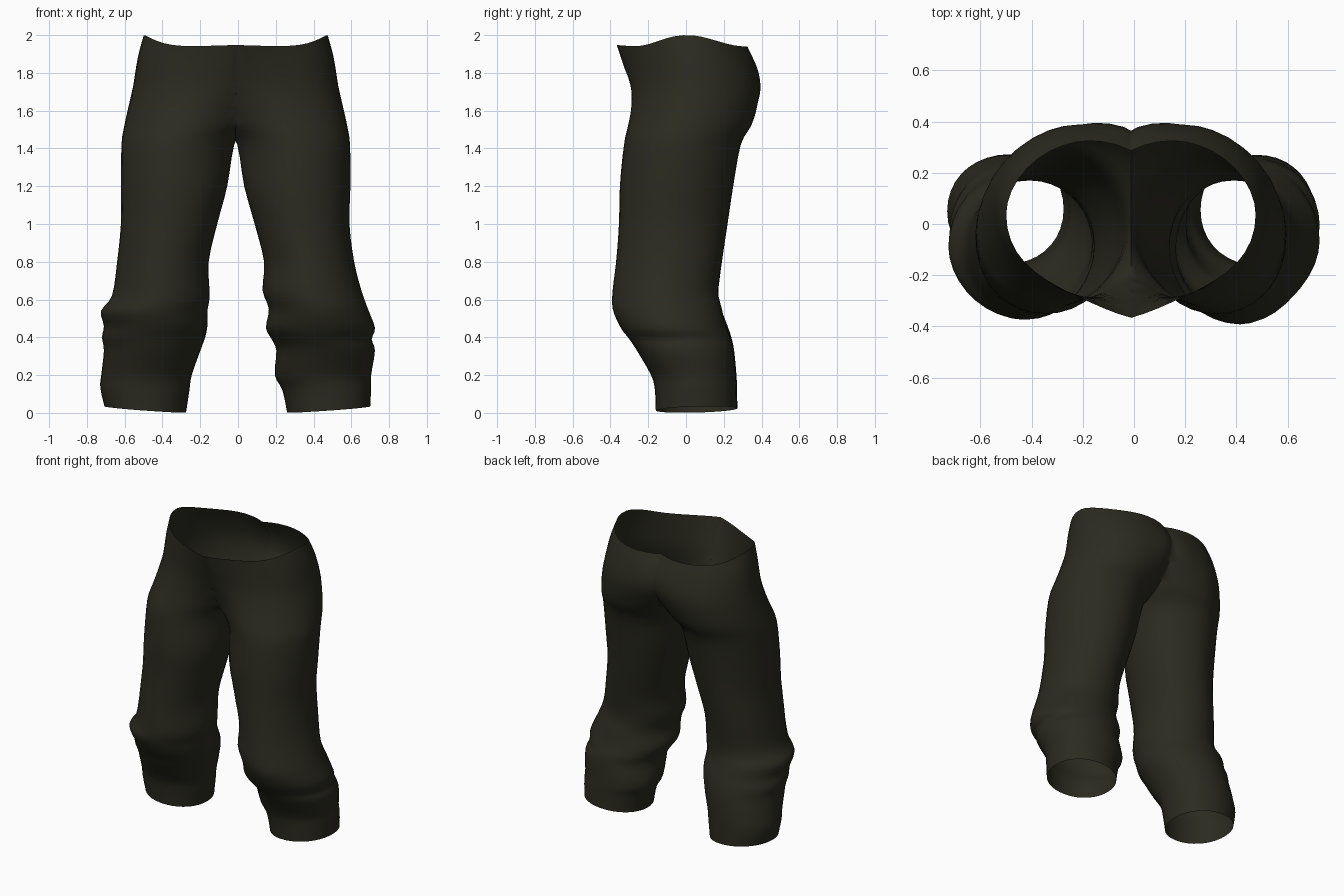
import bpy, bmesh, math

if "Cube" in bpy.data.objects:
    bpy.data.objects.remove(bpy.data.objects["Cube"])

SIDES, STEPS, MID = 36, 3, -0.012   # ring sides, rings between rows, seam position

# Rows: height, inner edge, outer edge, front, back (measured out from the seam)
HIP = [
    (1.94, -.16, .487, -.25, .325), (1.85, -.16, .518, -.25, .360),
    (1.73, -.14, .543, -.255, .388), (1.62, -.10, .568, -.275, .376),
    (1.52, -.05, .590, -.303, .345), (1.42, .008, .605, -.328, .290),
    (1.20, .045, .607, -.35, .250)]
RIGHT = [
    (1.0, .10, .602, -.355, .22), (.80, .15, .627, -.37, .19),
    (.65, .142, .665, -.388, .17), (.55, .175, .70, -.388, .19),
    (.45, .160, .737, -.345, .215), (.39, .19, .720, -.300, .24),
    (.33, .215, .737, -.26, .252), (.20, .207, .717, -.185, .264),
    (.12, .247, .717, -.165, .267), (0, .272, .712, -.16, .27)]
LEFT = [
    (1.0, .098, .608, -.35, .22), (.80, .143, .628, -.36, .19),
    (.62, .138, .655, -.372, .17), (.54, .150, .713, -.37, .19),
    (.46, .150, .698, -.335, .22), (.40, .162, .708, -.298, .24),
    (.33, .187, .698, -.26, .255), (.20, .233, .712, -.185, .267),
    (.12, .245, .717, -.165, .27), (0, .263, .695, -.155, .272)]


def smooth_rows(rows):
    """Catmull-Rom interpolation between the rows."""
    out = []
    for i in range(len(rows) - 1):
        quad = [rows[max(i - 1, 0)], rows[i], rows[i + 1], rows[min(i + 2, len(rows) - 1)]]
        for s in range(STEPS):
            t = s / STEPS
            out.append([.5 * (2 * b + (c - a) * t + (2 * a - 5 * b + 4 * c - d) * t * t
                              + (3 * b - a - 3 * c + d) * t ** 3) for a, b, c, d in zip(*quad)])
    return out + [list(rows[-1])]


def power(v, e):
    return math.copysign(abs(v) ** e, v)


def clamp(v):
    return min(1, max(0, v))


def bump(z, centre, width):
    return clamp(1.5 - 1.5 * abs(z - centre) / width)


def corner(c, s, z):
    """Corner exponent: below 1 is squarer, above 1 is slimmer."""
    high = clamp((z - .85) / .2)
    e = .96 if z < .3 else .99
    if s < 0:
        e += .09 * bump(z, .62, .3)                 # slim knee front
        if c < 0:
            e += .13 * bump(z, 1.47, .32)           # hollow beside the front crotch
        else:
            e -= .03 * high                         # full thigh front
    elif c > 0:
        e += .08 * high                             # slim hip back
    return e


def add_half(mesh, rows, side):
    """Loft one leg, trim it at the seam, and place it on its side."""
    bm = bmesh.new()
    rings = []
    for z, inner, outer, front, back in smooth_rows(rows):
        ring = []
        for k in range(SIDES):
            a = 2 * math.pi * k / SIDES
            c, s = math.cos(a), math.sin(a)
            e = corner(c, s, z)
            u = (inner + outer) / 2 + (outer - inner) / 2 * power(c, e)
            y = (front + back) / 2 + (back - front) / 2 * power(s, e)
            near = max(u, 0)
            peak = 0
            if s < 0:    # front panel stands forward along the seam
                peak = clamp((z - 1.42) / .52) ** .85 * clamp(1 - near / .4) ** 2 * clamp(-3 * s)
                y -= .155 * peak
            else:        # shallow cleft at the back
                y += .04 * clamp(1 - near / .2) * clamp((z - 1.5) / .2) * clamp((1.94 - z) / .12)
            # Waist rises at the hips, hem slants up towards the outside
            rise = .06 * max(math.cos(a + .1), 0) ** 4 * clamp((z - 1.73) / .21) + .008 * peak
            hem = (.018 + .016 * c + .006 * s) * clamp(1 - z / .2)
            ring.append(bm.verts.new((u, y, z + rise + hem)))
        rings.append(ring)
    for hi, lo in zip(rings, rings[1:]):
        for k in range(SIDES):
            n = (k + 1) % SIDES
            bm.faces.new((hi[k], lo[k], lo[n], hi[n]))
    bmesh.ops.bisect_plane(bm, geom=bm.verts[:] + bm.edges[:] + bm.faces[:], dist=1e-5,
                           plane_co=(0, 0, 0), plane_no=(1, 0, 0), clear_inner=True)
    for v in bm.verts:
        v.co.x = MID + side * v.co.x
    if side < 0:
        bmesh.ops.reverse_faces(bm, faces=bm.faces[:])
    part = bpy.data.meshes.new("half")
    bm.to_mesh(part)
    bm.free()
    mesh.from_mesh(part)
    bpy.data.meshes.remove(part)


# Trousers: two halves welded along the centre seam
bm = bmesh.new()
add_half(bm, HIP + RIGHT, 1)
add_half(bm, HIP + LEFT, -1)
bmesh.ops.remove_doubles(bm, verts=[v for v in bm.verts if abs(v.co.x - MID) < .001], dist=.001)

# Soften the front crotch so the legs flow into the front panel
soft = [v for v in bm.verts if abs(v.co.x - MID) < .17 and v.co.y < -.04
        and 1.44 < v.co.z < 1.78 and not v.is_boundary]
for _ in range(5):
    bmesh.ops.smooth_vert(bm, verts=soft, factor=.5, use_axis_x=False,
                          use_axis_y=True, use_axis_z=False)

mesh = bpy.data.meshes.new("trousers")
bm.to_mesh(mesh)
bm.free()
trousers = bpy.data.objects.new("trousers", mesh)
bpy.context.collection.objects.link(trousers)

cloth = bpy.data.materials.new("dark_olive_cloth")
cloth.diffuse_color = (.024, .0235, .0145, 1)
cloth.use_nodes = True
cloth.node_tree.nodes["Principled BSDF"].inputs["Base Color"].default_value = cloth.diffuse_color
mesh.materials.append(cloth)

bpy.context.view_layer.objects.active = trousers
trousers.select_set(True)
bpy.ops.object.shade_smooth_by_angle(angle=math.radians(75))
